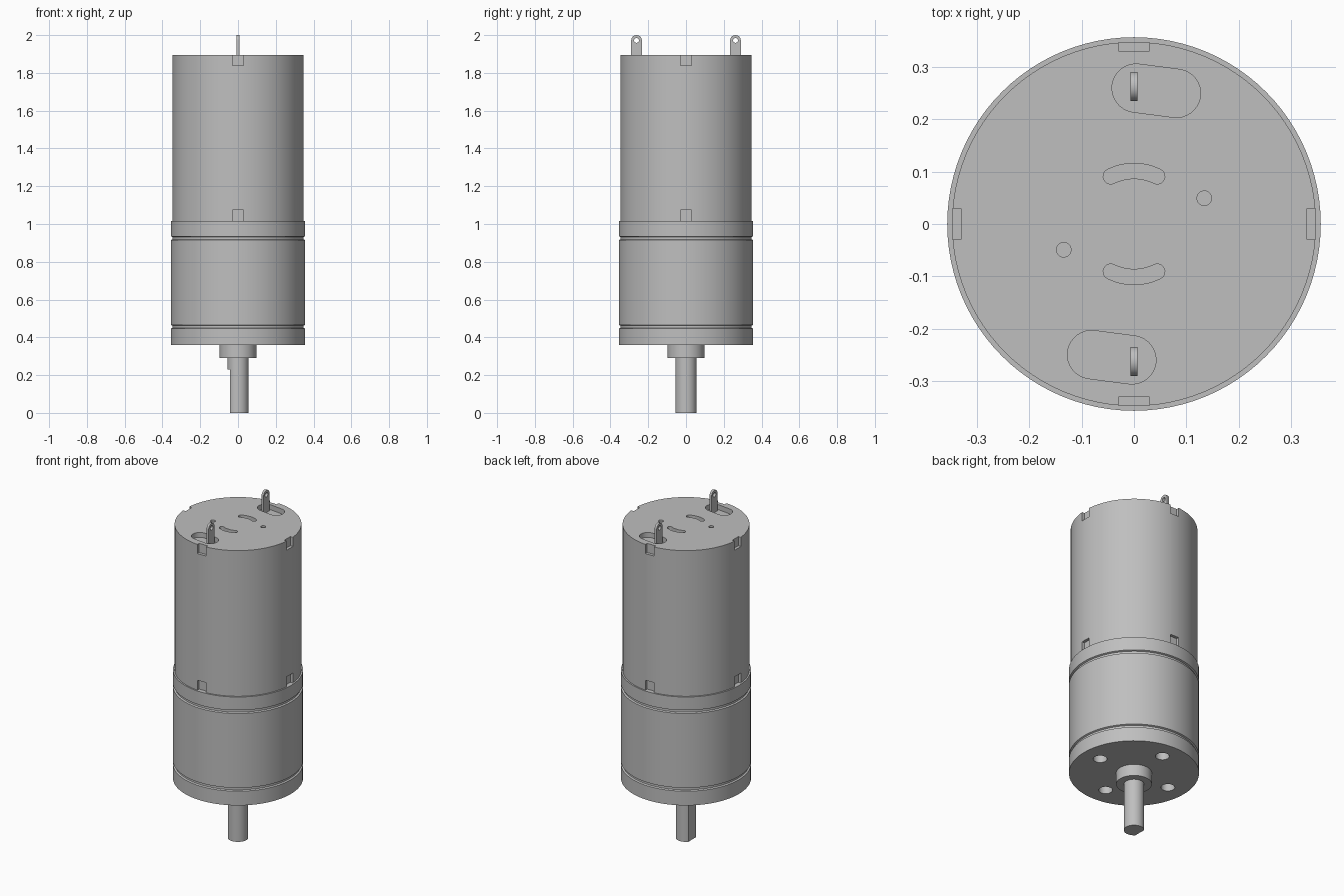
import bpy, bmesh
from math import sin, cos, pi, radians, atan2
from mathutils import Matrix, Vector

if "Cube" in bpy.data.objects:
    bpy.data.objects.remove(bpy.data.objects["Cube"], do_unlink=True)

steel = bpy.data.materials.new("grey_steel")
steel.use_nodes = True
steel.diffuse_color = (0.52, 0.52, 0.52, 1)
steel.node_tree.nodes["Principled BSDF"].inputs["Base Color"].default_value = steel.diffuse_color

SEGMENTS = 96


def make_object(name, bm):
    bmesh.ops.recalc_face_normals(bm, faces=bm.faces)
    mesh = bpy.data.meshes.new(name)
    bm.to_mesh(mesh)
    bm.free()
    mesh.materials.append(steel)
    obj = bpy.data.objects.new(name, mesh)
    bpy.context.collection.objects.link(obj)
    return obj


def lathe(name, profile):
    """Turn a (radius, height) profile around the z axis."""
    bm = bmesh.new()
    verts = [bm.verts.new((r, 0, z)) for r, z in profile]
    edges = [bm.edges.new(pair) for pair in zip(verts, verts[1:])]
    bmesh.ops.spin(bm, geom=verts + edges, cent=(0, 0, 0), axis=(0, 0, 1),
                   angle=2 * pi, steps=SEGMENTS)
    bmesh.ops.remove_doubles(bm, verts=bm.verts, dist=1e-5)
    return make_object(name, bm)


def prism(bm, outline, low, high, matrix=Matrix()):
    """Add a closed 2D outline, extruded from low to high."""
    rings = [[bm.verts.new(matrix @ Vector((u, v, w))) for u, v in outline]
             for w in (low, high)]
    bm.faces.new(rings[0][::-1])
    bm.faces.new(rings[1])
    n = len(outline)
    for i in range(n):
        j = (i + 1) % n
        bm.faces.new((rings[0][i], rings[0][j], rings[1][j], rings[1][i]))


def arc(cx, cy, r, start, end, steps=16):
    angles = [start + (end - start) * i / steps for i in range(steps + 1)]
    return [(cx + r * cos(a), cy + r * sin(a)) for a in angles]


def circle(cx, cy, r, steps=32):
    return arc(cx, cy, r, 0, 2 * pi, steps)[:-1]


def stadium(a, b, r):
    t = atan2(b[1] - a[1], b[0] - a[0])
    return arc(*b, r, t - pi / 2, t + pi / 2) + arc(*a, r, t + pi / 2, t + 1.5 * pi)


def arc_slot(radius, half_angle, r):
    """Curved slot concentric with the axis, with round ends."""
    a, b = pi / 2 - half_angle, pi / 2 + half_angle
    outer = arc(0, 0, radius + r, a, b)
    inner = arc(0, 0, radius - r, b, a)
    left = arc(radius * cos(b), radius * sin(b), r, b, b + pi, 10)[1:-1]
    right = arc(radius * cos(a), radius * sin(a), r, a - pi, a, 10)[1:-1]
    return outer + left + inner + right


def cut(obj, bm):
    cutter = make_object("cutter", bm)
    cutter.hide_render = True
    mod = obj.modifiers.new("cut", "BOOLEAN")
    mod.operation, mod.solver, mod.object = "DIFFERENCE", "EXACT", cutter
    bpy.context.view_layer.update()
    graph = bpy.context.evaluated_depsgraph_get()
    result = bpy.data.meshes.new_from_object(obj.evaluated_get(graph))
    obj.modifiers.clear()
    obj.data = result
    bpy.data.objects.remove(cutter, do_unlink=True)


parts = []

# Gearbox housing with two narrow grooves and four mounting holes below
R, G, BASE, TOP = 0.356, 0.347, 0.36, 1.015
profile = [(0, BASE), (R, BASE)]
for z in (0.456, 0.925):
    profile += [(R, z - 0.01), (G, z - 0.006), (G, z + 0.006), (R, z + 0.01)]
gearbox = lathe("gearbox_housing", profile + [(R, TOP), (0, TOP)])
bm = bmesh.new()
for k in range(4):
    a = k * pi / 2
    prism(bm, circle(0.242 * cos(a), 0.242 * sin(a), 0.038), BASE - 0.05, BASE + 0.08)
cut(gearbox, bm)
parts.append(gearbox)

# Motor can with edge notches and recesses in the end cap
CAN, CAP = 0.347, 1.895
can = lathe("motor_can", [(0, 1.0), (CAN, 1.0), (CAN, CAP), (0, CAP)])
bm = bmesh.new()
notch = [(0.329, -0.029), (0.4, -0.029), (0.4, 0.029), (0.329, 0.029)]
for k in range(4):
    turn = Matrix.Rotation(k * pi / 2, 4, "Z")
    prism(bm, notch, 1.84, 1.95, turn)
    prism(bm, notch, 1.008, 1.075, turn)
for k in range(2):
    turn = Matrix.Rotation(k * pi, 4, "Z")
    for outline in (stadium((0.004, 0.259), (0.081, 0.249), 0.046),
                    arc_slot(0.101, radians(26), 0.0145),
                    circle(0.134, 0.049, 0.014)):
        prism(bm, outline, CAP - 0.03, CAP + 0.05, turn)
cut(can, bm)
parts.append(can)

# Shaft collar
parts.append(lathe("shaft_collar", [(0, 0.29), (0.098, 0.29), (0.098, 0.37), (0, 0.37)]))

# Output shaft: round near the collar, flattened on one side below
bm = bmesh.new()
prism(bm, circle(0, 0, 0.056, 64), 0, 0.3)
shaft = make_object("output_shaft", bm)
bm = bmesh.new()
prism(bm, [(-0.1, -0.1), (-0.042, -0.1), (-0.042, 0.1), (-0.1, 0.1)], -0.1, 0.23)
cut(shaft, bm)
parts.append(shaft)

# Terminal tabs: upright plates with a round top and an eyelet
upright = Matrix(((0, 0, 1, 0), (1, 0, 0, 0), (0, 1, 0, 0), (0, 0, 0, 1)))
for side, y in (("front", -0.262), ("back", 0.262)):
    w = 0.028
    outline = [(y - w, 1.86), (y + w, 1.86)] + arc(y, 2 - w, w, 0, pi, 24)
    bm = bmesh.new()
    prism(bm, outline, -0.007, 0.007, upright)
    tab = make_object(side + "_terminal", bm)
    bm = bmesh.new()
    prism(bm, circle(y, 2 - w, 0.013), -0.05, 0.05, upright)
    cut(tab, bm)
    parts.append(tab)

# Smooth round walls, keep edges crisp
bpy.ops.object.select_all(action="DESELECT")
for obj in parts:
    obj.select_set(True)
bpy.context.view_layer.objects.active = gearbox
bpy.ops.object.shade_smooth_by_angle(angle=radians(30))
